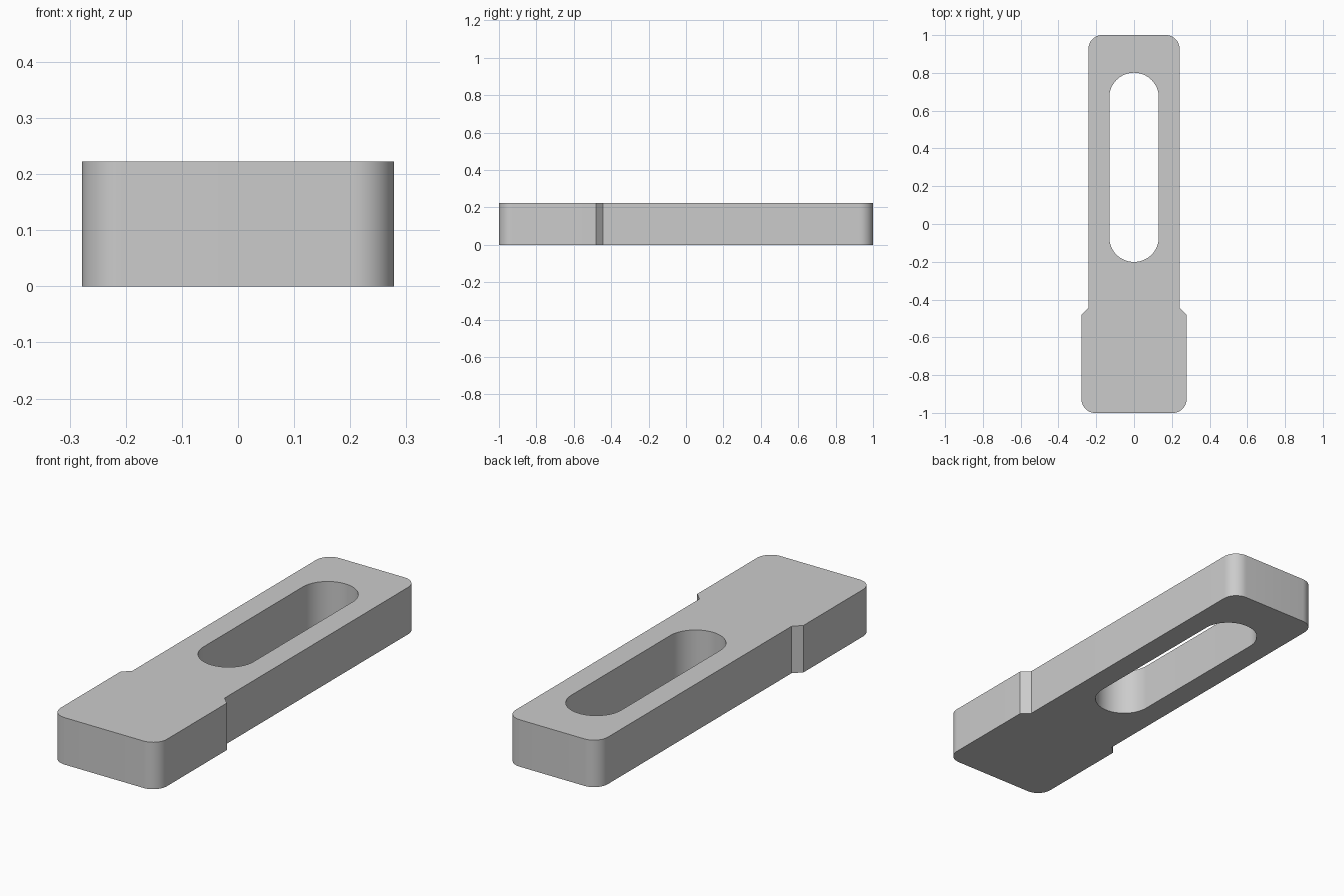
import bpy, bmesh
from math import cos, sin, pi, radians

cube = bpy.data.objects.get("Cube")
if cube:
    bpy.data.objects.remove(cube, do_unlink=True)

HEIGHT = 0.222
HEAD, SHANK = 0.278, 0.241       # half widths
SHOULDER = (-0.481, -0.444)      # chamfer start and end along y
CORNER = 0.072
SLOT_R, SLOT_ENDS = 0.131, (-0.07, 0.67)


def arc(cx, cy, r, start, end, steps):
    """Points on a circular arc, angles in degrees."""
    angles = [radians(start + (end - start) * i / steps) for i in range(steps + 1)]
    return [(cx + r * cos(a), cy + r * sin(a)) for a in angles]


def add_loop(curve, points):
    spline = curve.splines.new('POLY')
    spline.points.add(len(points) - 1)
    for p, (x, y) in zip(spline.points, points):
        p.co = (x, y, 0, 1)
    spline.use_cyclic_u = True


# Outer outline: right half, then mirrored
right = arc(HEAD - CORNER, -1 + CORNER, CORNER, -90, 0, 12)
right += [(HEAD, SHOULDER[0]), (SHANK, SHOULDER[1])]
right += arc(SHANK - CORNER, 1 - CORNER, CORNER, 0, 90, 12)
outline = right + [(-x, y) for x, y in reversed(right)]

# Rounded slot
slot = arc(0, SLOT_ENDS[1], SLOT_R, 0, 180, 32) + arc(0, SLOT_ENDS[0], SLOT_R, 180, 360, 32)

# Slotted clamp bar, extruded from the two loops
curve = bpy.data.curves.new("bar_profile", 'CURVE')
curve.dimensions = '2D'
curve.fill_mode = 'BOTH'
curve.extrude = HEIGHT / 2
add_loop(curve, outline)
add_loop(curve, slot)
bar = bpy.data.objects.new("slotted_bar", curve)
bpy.context.collection.objects.link(bar)
bpy.ops.object.select_all(action='DESELECT')
bar.select_set(True)
bpy.context.view_layer.objects.active = bar
bpy.ops.object.convert(target='MESH')
bar = bpy.context.view_layer.objects.active

# Weld caps to walls and rest the bar on the ground
bm = bmesh.new()
bm.from_mesh(bar.data)
bmesh.ops.remove_doubles(bm, verts=bm.verts, dist=0.0001)
bmesh.ops.recalc_face_normals(bm, faces=bm.faces)
bmesh.ops.translate(bm, verts=bm.verts, vec=(0, 0, HEIGHT / 2))
bm.to_mesh(bar.data)
bm.free()
bpy.ops.object.shade_smooth_by_angle(angle=radians(30))

# Plain grey metal
grey = bpy.data.materials.new("plain_grey")
grey.use_nodes = True
colour = (0.6, 0.6, 0.6, 1)
grey.diffuse_color = colour
grey.node_tree.nodes["Principled BSDF"].inputs["Base Color"].default_value = colour
bar.data.materials.clear()
bar.data.materials.append(grey)
